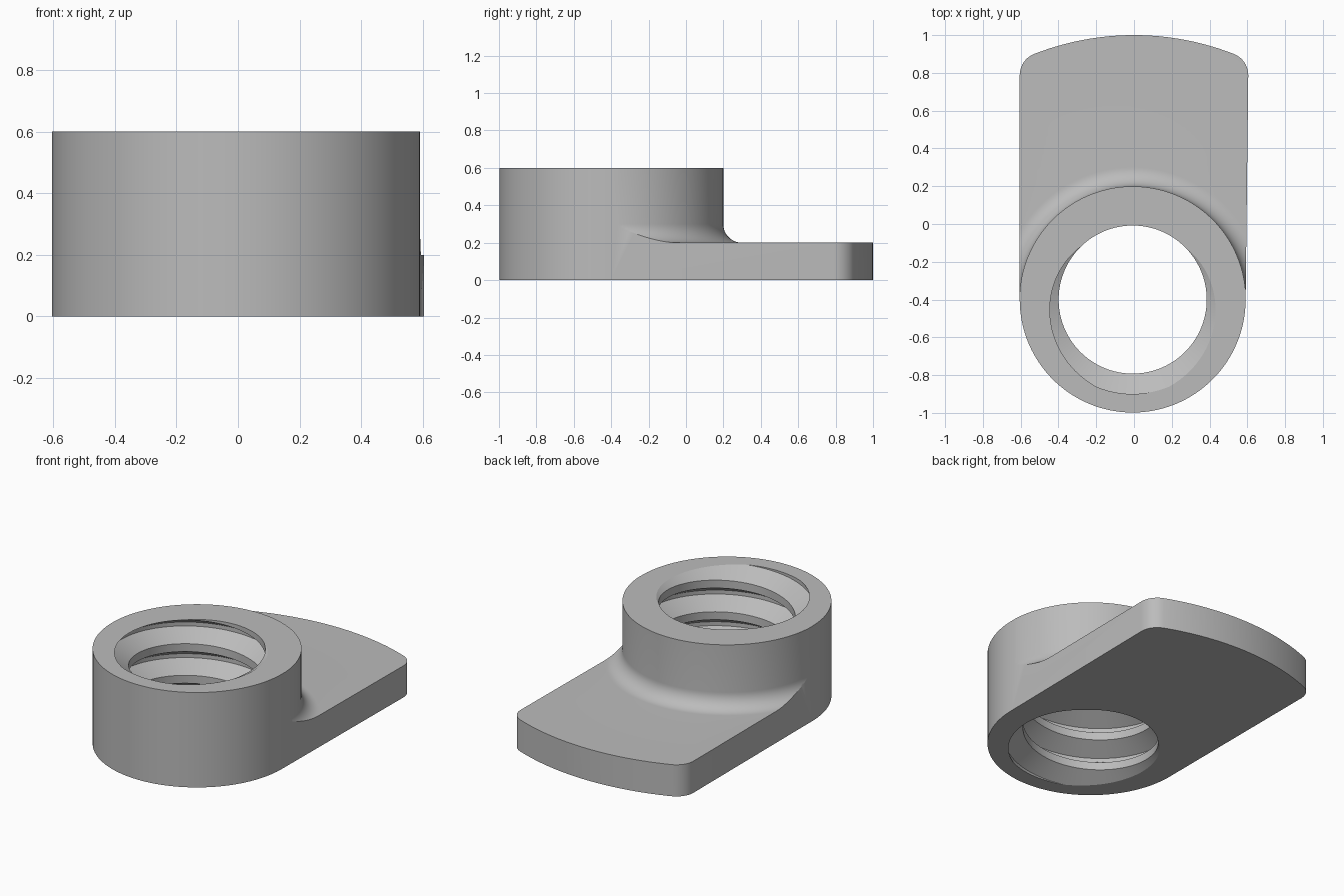
import bpy, bmesh, math
from math import pi, sin, cos

if "Cube" in bpy.data.objects:
    bpy.data.objects.remove(bpy.data.objects["Cube"], do_unlink=True)

CX, CY = -0.007, -0.4          # axis of the threaded collar
R, HEIGHT, PLATE = 0.598, 0.6, 0.2
FILLET = 0.1
PITCH, ROOT, CREST = 0.2, 0.5, 0.392
HALF_ROOT, HALF_GROOVE = PITCH / 16, 0.375 * PITCH


def arc(cx, cy, r, a0, a1, n):
    return [(cx + r * cos(a0 + (a1 - a0) * i / n),
             cy + r * sin(a0 + (a1 - a0) * i / n)) for i in range(n + 1)]


def make_object(name, bm):
    bmesh.ops.remove_doubles(bm, verts=bm.verts, dist=1e-5)
    bmesh.ops.recalc_face_normals(bm, faces=bm.faces)
    mesh = bpy.data.meshes.new(name)
    bm.to_mesh(mesh)
    bm.free()
    obj = bpy.data.objects.new(name, mesh)
    bpy.context.collection.objects.link(obj)
    return obj


def apply_boolean(obj, tool, operation):
    mod = obj.modifiers.new(operation.title(), 'BOOLEAN')
    mod.operation, mod.solver, mod.object = operation, 'EXACT', tool
    bpy.ops.object.select_all(action='DESELECT')
    bpy.context.view_layer.objects.active = obj
    obj.select_set(True)
    bpy.ops.object.modifier_apply(modifier=mod.name)
    bpy.data.objects.remove(tool, do_unlink=True)


def outline_prism():
    """Footprint: round front, straight sides, bowed back with round corners."""
    side, big, corner = 0.605, 1.45, 0.12
    dx = side - corner
    yc = 1 - big + math.sqrt((big - corner) ** 2 - dx ** 2)
    a = math.acos(dx / (big - corner))
    pts = arc(CX, CY, R, pi, 2 * pi, 96)
    pts += arc(dx, yc, corner, 0, a, 10)
    pts += arc(0, 1 - big, big, a, pi - a, 24)[1:-1]
    pts += arc(-dx, yc, corner, pi - a, pi, 10)
    bm = bmesh.new()
    face = bm.faces.new([bm.verts.new((x, y, 0)) for x, y in pts])
    ext = bmesh.ops.extrude_face_region(bm, geom=[face])
    bmesh.ops.translate(bm, vec=(0, 0, HEIGHT),
                        verts=[v for v in ext["geom"] if isinstance(v, bmesh.types.BMVert)])
    return make_object("tab_nut", bm)


def flared_collar():
    """Turned solid: wide base slab, concave fillet, upright collar."""
    r = R + 0.0012
    profile = [(0, -0.2), (3, -0.2), (3, PLATE)]
    profile += arc(r + FILLET, PLATE + FILLET, FILLET, 1.5 * pi, pi, 12)
    profile += [(r, 1), (0, 1)]
    bm = bmesh.new()
    verts = [bm.verts.new((CX + x, CY, z)) for x, z in profile]
    edges = [bm.edges.new(p) for p in zip(verts, verts[1:])]
    bmesh.ops.spin(bm, geom=verts + edges, cent=(CX, CY, 0), axis=(0, 0, 1),
                   angle=2 * pi, steps=192)
    return make_object("collar_tool", bm)


def thread_radius(d):
    d = abs((d + PITCH / 2) % PITCH - PITCH / 2)
    t = (d - HALF_ROOT) / (HALF_GROOVE - HALF_ROOT)
    return ROOT + (CREST - ROOT) * min(1, max(0, t))


def thread_rod():
    """Right-hand screw shape that cuts the threaded hole."""
    steps, low, high = 120, -0.27, HEIGHT + 0.27
    offsets = (-HALF_GROOVE, -HALF_ROOT, HALF_ROOT, HALF_GROOVE)
    bm = bmesh.new()
    columns = []
    for i in range(steps + 1):
        turn = i / steps
        angle = 2 * pi * turn - pi / 2
        column = []
        for n in range(-4, 7):
            for off in offsets:
                z = min(high, max(low, (n + turn) * PITCH + off))
                r = thread_radius(z - turn * PITCH)
                column.append(bm.verts.new((CX + r * cos(angle), CY + r * sin(angle), z)))
        columns.append(column)
    for a, b in zip(columns, columns[1:]):
        for j in range(len(a) - 1):
            bm.faces.new((a[j], b[j], b[j + 1], a[j + 1]))
    bmesh.ops.remove_doubles(bm, verts=bm.verts, dist=1e-5)
    # Close both ends
    for z in (low, high):
        rim = [e for e in bm.edges if e.is_boundary
               and all(abs(v.co.z - z) < 1e-4 for v in e.verts)]
        bmesh.ops.contextual_create(bm, geom=rim)
    return make_object("thread_tool", bm)


nut = outline_prism()
apply_boolean(nut, flared_collar(), 'INTERSECT')
apply_boolean(nut, thread_rod(), 'DIFFERENCE')

# Plain metal grey
metal = bpy.data.materials.new("metal grey")
metal.use_nodes = True
grey = (0.5, 0.5, 0.5, 1)
metal.diffuse_color = grey
metal.node_tree.nodes["Principled BSDF"].inputs["Base Color"].default_value = grey
nut.data.materials.clear()
nut.data.materials.append(metal)
for poly in nut.data.polygons:
    poly.material_index = 0

bpy.ops.object.select_all(action='DESELECT')
bpy.context.view_layer.objects.active = nut
nut.select_set(True)
bpy.ops.object.shade_smooth_by_angle(angle=math.radians(28))
